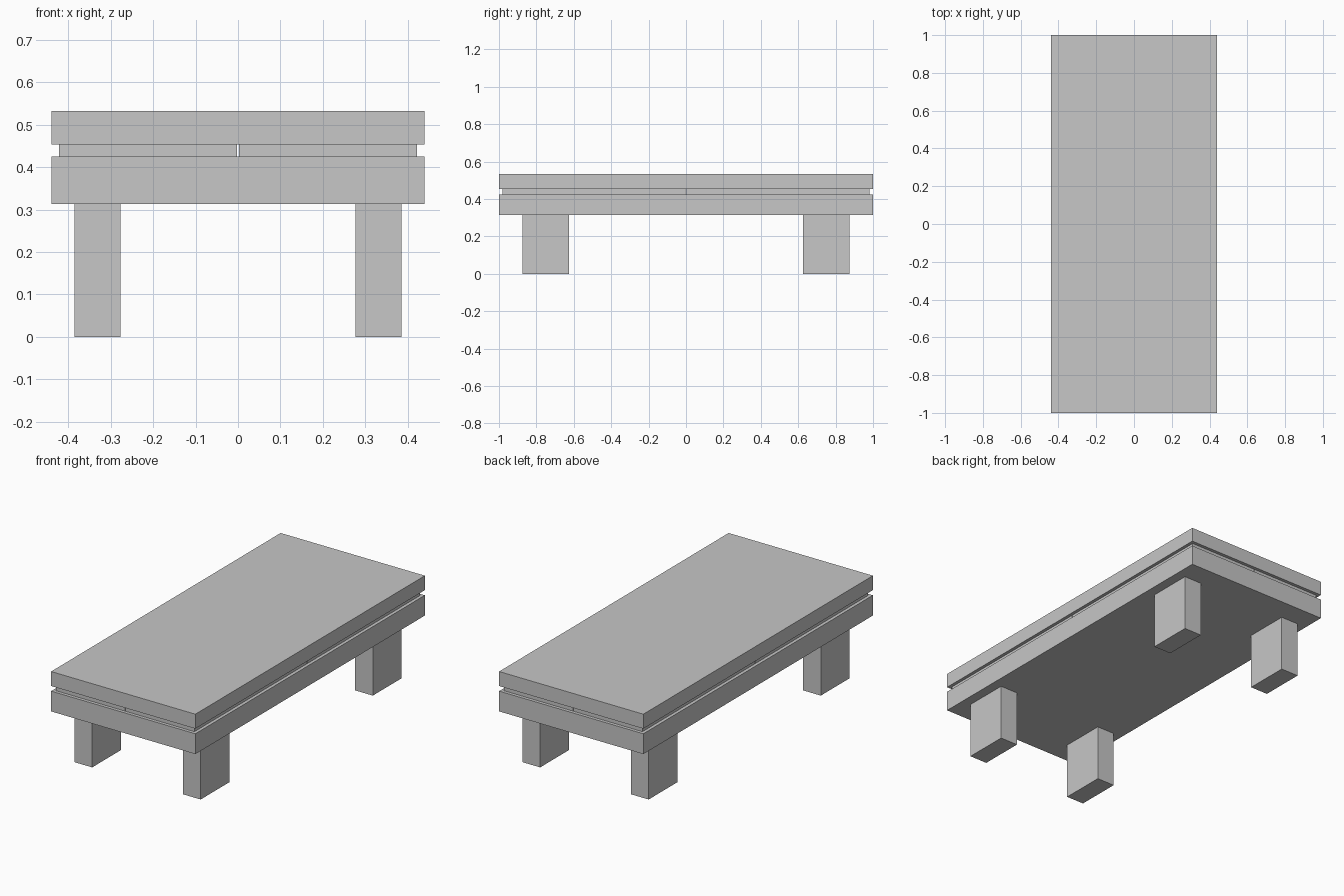
import bpy
from mathutils import Vector

default_cube = bpy.data.objects.get("Cube")
if default_cube:
    bpy.data.objects.remove(default_cube, do_unlink=True)

# One plain grey for the whole table
grey = bpy.data.materials.new("light_grey")
grey.use_nodes = True
colour = (0.57, 0.57, 0.57, 1.0)
grey.diffuse_color = colour
grey.node_tree.nodes["Principled BSDF"].inputs["Base Color"].default_value = colour


def box(name, low, high):
    """Box between two opposite corners."""
    low, high = Vector(low), Vector(high)
    bpy.ops.mesh.primitive_cube_add(size=1, location=(low + high) / 2)
    obj = bpy.context.object
    obj.name = name
    obj.scale = high - low
    bpy.ops.object.transform_apply(location=False, rotation=False, scale=True)
    obj.data.materials.append(grey)
    return obj


HALF_WIDTH, HALF_LENGTH = 0.44, 1.0
BASE_Z, GAP_LOW, GAP_HIGH, TOP_Z = 0.313, 0.425, 0.453, 0.533
INSET, SLIT = 0.018, 0.002

# Two slabs
box("lower_slab", (-HALF_WIDTH, -HALF_LENGTH, BASE_Z), (HALF_WIDTH, HALF_LENGTH, GAP_LOW))
box("table_top", (-HALF_WIDTH, -HALF_LENGTH, GAP_HIGH), (HALF_WIDTH, HALF_LENGTH, TOP_Z))

# A leg and a recessed spacer block in each quarter
for side, sx in (("left", 1), ("right", -1)):
    for end, sy in (("front", -1), ("back", 1)):
        def quarter(part, x, y, z):
            xs = sorted(sx * v for v in x)
            ys = sorted(sy * v for v in y)
            box(f"{end}_{side}_{part}", (xs[0], ys[0], z[0]), (xs[1], ys[1], z[1]))

        quarter("leg", (0.277, 0.385), (0.625, 0.875), (0, BASE_Z))
        quarter("spacer", (SLIT, HALF_WIDTH - INSET), (SLIT, HALF_LENGTH - INSET),
                (GAP_LOW, GAP_HIGH))
